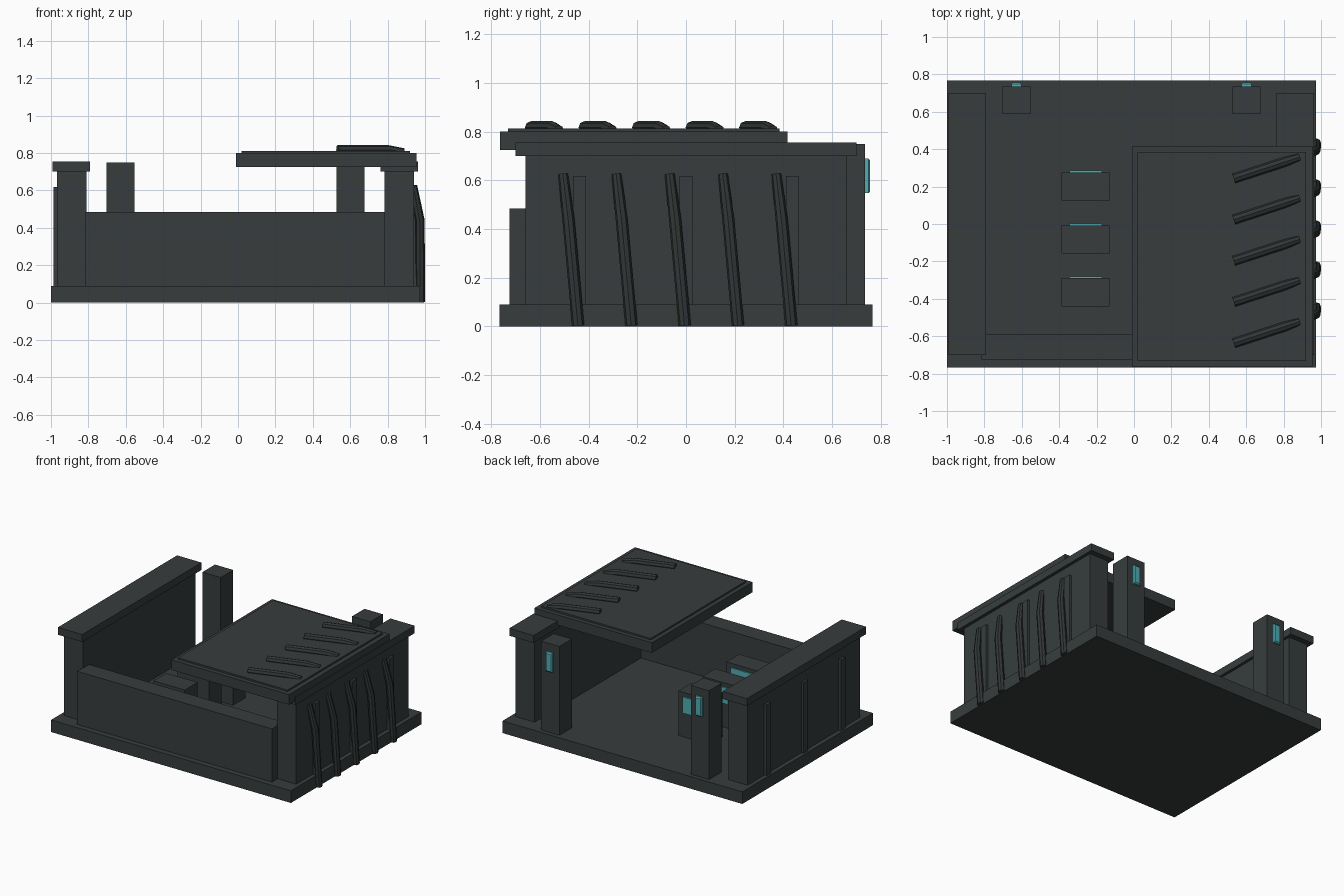
import bpy, bmesh
from mathutils import Vector

if "Cube" in bpy.data.objects:
    bpy.data.objects.remove(bpy.data.objects["Cube"])


def material(name, rgb):
    m = bpy.data.materials.new(name)
    m.diffuse_color = (*rgb, 1.0)
    m.use_nodes = True
    m.node_tree.nodes["Principled BSDF"].inputs["Base Color"].default_value = m.diffuse_color
    return m


HULL = material("dark slate", (0.038, 0.046, 0.047))
TUBE = material("cable charcoal", (0.032, 0.037, 0.038))
TEAL = material("teal light", (0.08, 0.42, 0.46))


def box(name, x, y, z, mat=HULL, bevel=0.0):
    """Axis-aligned box from (min, max) pairs."""
    lo, hi = Vector((x[0], y[0], z[0])), Vector((x[1], y[1], z[1]))
    bm = bmesh.new()
    bmesh.ops.create_cube(bm, size=1)
    for v in bm.verts:
        v.co = Vector([(lo[i] + hi[i]) / 2 + v.co[i] * (hi[i] - lo[i]) for i in range(3)])
    if bevel:
        # chamfer only the rim of the outward (+y) face
        rim = [e for e in bm.edges if all(v.co.y > hi.y - 1e-5 for v in e.verts)]
        bmesh.ops.bevel(bm, geom=rim, offset=bevel, segments=1, affect='EDGES')
    me = bpy.data.meshes.new(name)
    bm.to_mesh(me)
    bm.free()
    me.materials.append(mat)
    ob = bpy.data.objects.new(name, me)
    bpy.context.collection.objects.link(ob)
    return ob


def tube(name, points, radius):
    """Round cable along a polyline, turned into a mesh."""
    cu = bpy.data.curves.new(name, 'CURVE')
    cu.dimensions = '3D'
    cu.bevel_depth = radius
    cu.bevel_resolution = 2
    cu.use_fill_caps = True
    sp = cu.splines.new('POLY')
    sp.points.add(len(points) - 1)
    for p, (co, r) in zip(sp.points, points):
        p.co = (*co, 1)
        p.radius = r
    cu.materials.append(TUBE)
    ob = bpy.data.objects.new(name, cu)
    bpy.context.collection.objects.link(ob)
    bpy.ops.object.select_all(action='DESELECT')
    ob.select_set(True)
    bpy.context.view_layer.objects.active = ob
    bpy.ops.object.convert(target='MESH')
    bpy.ops.object.shade_smooth_by_angle()


# floor slab and low front wall
box("floor_slab", (-1.0, 0.972), (-0.767, 0.767), (0, 0.09))
box("front_wall", (-0.815, 0.787), (-0.725, -0.59), (0.09, 0.485))

# side walls with caps and shallow pilasters, mirrored about x = -0.014
MID = -0.014
for label, s in (("left", -1), ("right", 1)):
    def span(a, b):
        return tuple(sorted((MID + s * a, MID + s * b)))
    box(f"{label}_wall", span(0.797, 0.954), (-0.66, 0.66), (0.09, 0.70))
    box(f"{label}_wall_cap", span(0.777, 0.977), (-0.70, 0.70), (0.70, 0.755))
    for i, y in enumerate((-0.437, 0.0, 0.437)):
        box(f"{label}_pilaster_{i + 1}", span(0.95, 0.972), (y - 0.027, y + 0.027), (0.09, 0.617))
    # back entrance posts with light strips
    px = MID + s * 0.615
    box(f"{label}_back_post", (px - 0.075, px + 0.075), (0.588, 0.735), (0.09, 0.75))
    box(f"{label}_post_light", (px - 0.027, px + 0.027), (0.73, 0.757), (0.547, 0.69), TEAL, 0.008)

# partial roof with raised panel
box("roof_slab", (-0.012, 0.955), (-0.765, 0.417), (0.725, 0.80))
box("roof_panel", (0.02, 0.92), (-0.732, 0.385), (0.80, 0.812))

# consoles with screens facing the back
for i in range(3):
    y = -0.365 + 0.283 * i
    box(f"console_{i + 1}", (-0.387, -0.13), (y - 0.075, y + 0.075), (0.09, 0.42))
    box(f"console_screen_{i + 1}", (-0.345, -0.17), (y + 0.075, y + 0.084), (0.27, 0.39), TEAL)

# cables over the roof and down the right wall
for i in range(5):
    d = 0.22 * i
    tube(f"roof_cable_{i + 1}", [((0.533, -0.637 + d, 0.817), 1),
                                 ((0.80, -0.55 + d, 0.817), 1),
                                 ((0.885, -0.522 + d, 0.805), 0.8)], 0.026)
    d = 0.219 * i
    tube(f"side_cable_{i + 1}", [((0.975, -0.443 + d, 0.003), 1),
                                 ((0.973, -0.483 + d, 0.44), 1),
                                 ((0.938, -0.505 + d, 0.625), 0.8)], 0.025)
